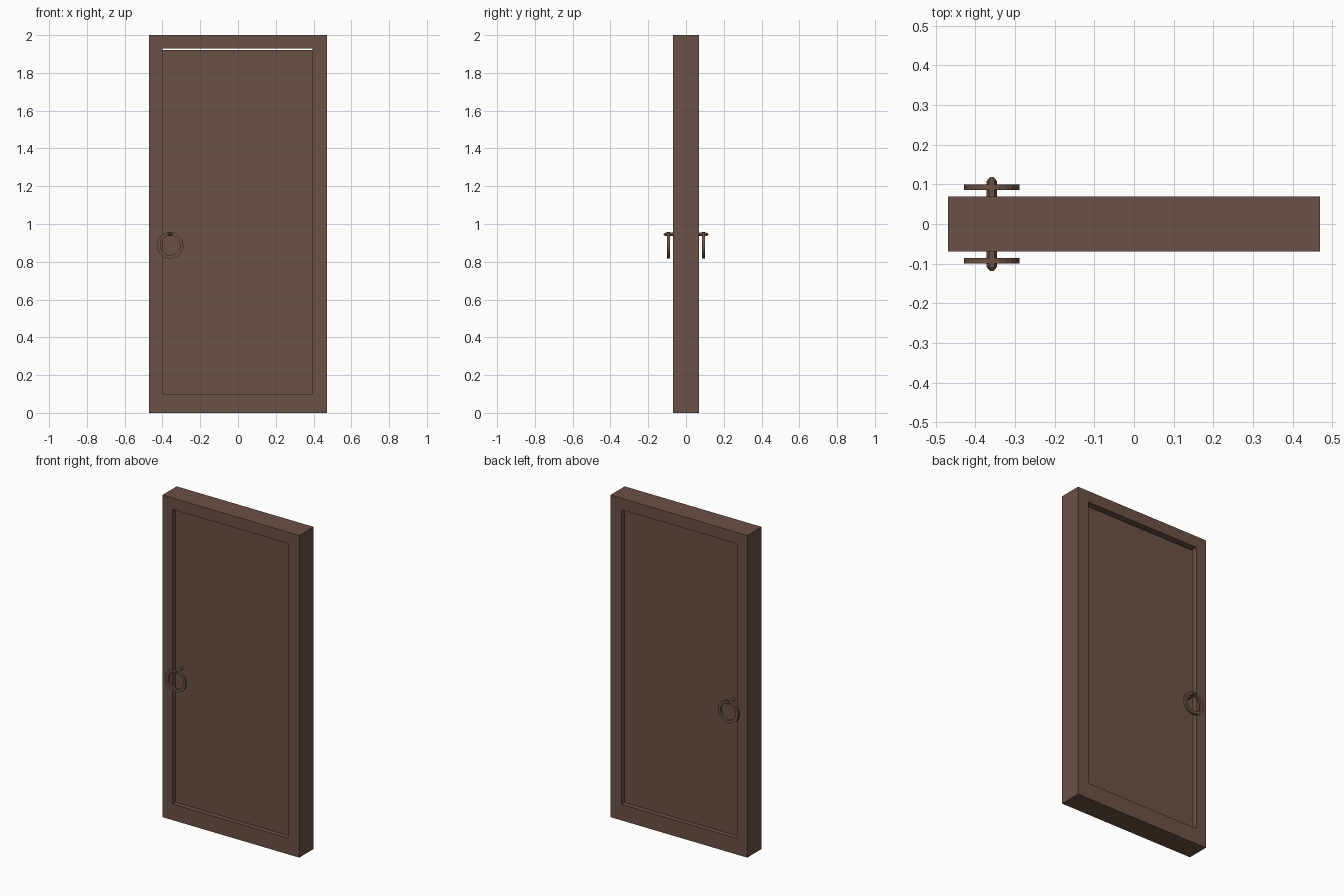
import bpy, bmesh, math
from mathutils import Vector

if "Cube" in bpy.data.objects:
    bpy.data.objects.remove(bpy.data.objects["Cube"])

brown = bpy.data.materials.new("dark_brown")
brown.diffuse_color = (0.147, 0.083, 0.061, 1)
brown.use_nodes = True
brown.node_tree.nodes["Principled BSDF"].inputs["Base Color"].default_value = brown.diffuse_color


def finish(name, bm):
    bmesh.ops.recalc_face_normals(bm, faces=bm.faces)
    mesh = bpy.data.meshes.new(name)
    bm.to_mesh(mesh)
    bm.free()
    mesh.materials.append(brown)
    ob = bpy.data.objects.new(name, mesh)
    bpy.context.collection.objects.link(ob)
    return ob


def loft(name, rings, caps=True):
    """Skin a list of equal-length point rings; without caps the last joins the first."""
    bm = bmesh.new()
    vs = [[bm.verts.new(p) for p in r] for r in rings]
    n = len(vs[0])
    pairs = list(zip(vs, vs[1:])) + ([] if caps else [(vs[-1], vs[0])])
    for a, b in pairs:
        for i in range(n):
            j = (i + 1) % n
            bm.faces.new((a[i], a[j], b[j], b[i]))
    if caps:
        bm.faces.new(vs[0])
        bm.faces.new(vs[-1])
    return finish(name, bm)


def rect(x0, x1, z0, z1, y):
    return [(x0, y, z0), (x1, y, z0), (x1, y, z1), (x0, y, z1)]


def circle(cx, cz, rx, rz, y, n):
    return [(cx + rx * math.cos(2 * math.pi * i / n), y,
             cz + rz * math.sin(2 * math.pi * i / n)) for i in range(n)]


# Outer frame: a closed rectangular section with the opening through it
outer = (-0.47, 0.47, 0.0, 2.0)
opening = (-0.40, 0.394, 0.10, 1.929)
loft("door_frame", [rect(*outer, -0.07), rect(*outer, 0.07),
                    rect(*opening, 0.07), rect(*opening, -0.07)], caps=False)

# Recessed panel, with a thin gap left at the top
panel = (-0.41, 0.405, 0.09, 1.921)
loft("door_panel", [rect(*panel, -0.04), rect(*panel, 0.04)])

# Handle on each side: pointed peg and a hanging ring
HX = -0.359
for side, s in (("front", -1), ("back", 1)):
    loft(side + "_handle_peg",
         [circle(HX, 0.945, 0.0135 * k, 0.0105 * k, s * y, 6)
          for y, k in ((0.03, 1), (0.108, 1), (0.119, 0.25))])
    loft(side + "_handle_ring",
         [circle(HX, 0.887, r, r, s * y, 24)
          for r, y in ((0.07, 0.086), (0.07, 0.100), (0.052, 0.100), (0.052, 0.086))],
         caps=False)
